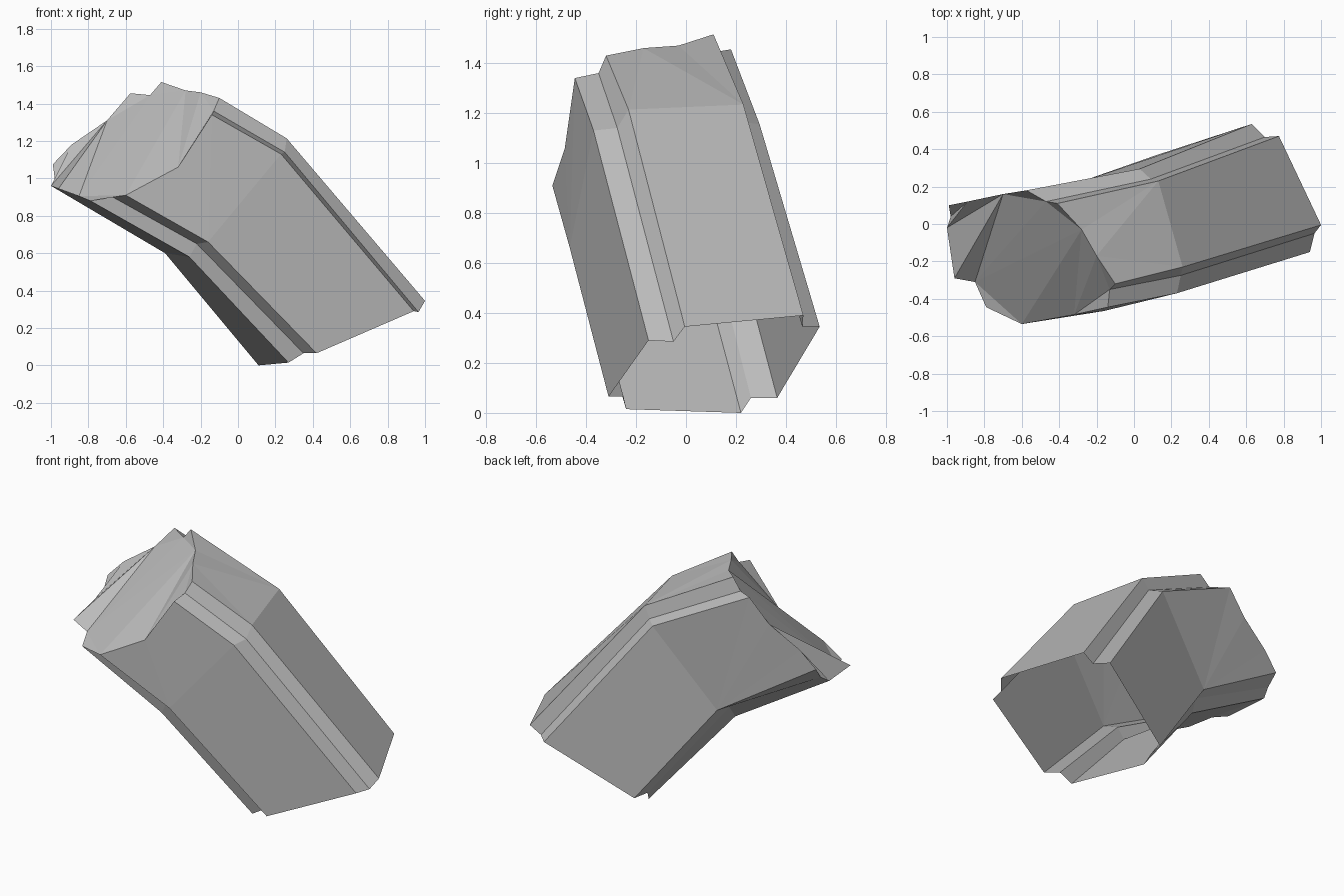
import bpy
import bmesh

cube = bpy.data.objects.get("Cube")
if cube:
    bpy.data.objects.remove(cube, do_unlink=True)


def make_material(name, rgb):
    mat = bpy.data.materials.new(name)
    mat.use_nodes = True
    colour = (*rgb, 1.0)
    mat.diffuse_color = colour
    mat.node_tree.nodes["Principled BSDF"].inputs["Base Color"].default_value = colour
    return mat


def mirrored(half, centre):
    """Complete a ring by reflecting half of its corners through the centre."""
    opposite = [tuple(2 * c - p for c, p in zip(centre, point)) for point in half]
    return half + opposite


# Open lower end: a square section with a notch at each corner
lower_ring = [
    (.11, .22, .0), (.27, -.24, .015), (.35, -.25, .065),
    (.42, -.31, .065), (.94, -.15, .29), (.965, -.05, .285),
    (1, -.005, .345), (.775, .47, .39), (.7, .465, .345),
    (.63, .535, .345), (.11, .365, .06), (.09, .26, .06),
]

# Section at the bend, half of it reflected through the axis
bend_ring = mirrored([
    (-.39, .06, .6), (-.26, -.4, .58), (-.22, -.41, .65),
    (-.16, -.465, .66), (.23, -.37, 1.13), (.25, -.275, 1.14),
], (-.065, -.085, .907))

# Corners of the broken upper end
upper_ring = [
    (-1, -.02, .96), (-.79, -.445, .88), (-.67, -.45, .9),
    (-.6, -.535, .91), (-.14, -.445, 1.34), (-.13, -.35, 1.36),
    (-.1, -.32, 1.43), (-.41, .11, 1.515), (-.47, .12, 1.445),
    (-.575, .18, 1.455), (-.99, .1, 1.075), (-.98, .04, 1.0),
]

# Jagged break points, keyed by the corner they follow
break_points = {
    0: [(-.96, -.29, .945), (-.85, -.31, .905)],
    3: [(-.32, -.485, 1.06)],
    6: [(-.2, -.17, 1.46), (-.28, -.03, 1.47)],
    9: [(-.7, .16, 1.31), (-.89, .12, 1.18)],
}

bm = bmesh.new()
lower, bend, upper = (
    [bm.verts.new(point) for point in ring]
    for ring in (lower_ring, bend_ring, upper_ring)
)
breaks = {i: [bm.verts.new(p) for p in pts] for i, pts in break_points.items()}

# Side walls: quads below the bend, jagged polygons above it
count = len(lower)
rim = []
for i in range(count):
    j = (i + 1) % count
    jagged = breaks.get(i, [])
    bm.faces.new((lower[i], bend[i], bend[j], lower[j]))
    bm.faces.new([bend[i], upper[i], *jagged, upper[j], bend[j]])
    rim += [upper[i], *jagged]

# Fractured cap, creased across its high ridge before it is triangulated
cap = bm.faces.new(rim)
ridge = breaks[9][0]
bmesh.utils.face_split(cap, ridge, breaks[0][0])
caps = [f for f in bm.faces if ridge in f.verts and breaks[0][1] in f.verts]
if caps:
    bmesh.utils.face_split(caps[0], ridge, breaks[0][1])

bmesh.ops.triangulate(bm, faces=[f for f in bm.faces if len(f.verts) > 4],
                      ngon_method='BEAUTY')
bmesh.ops.recalc_face_normals(bm, faces=bm.faces[:])
for face in bm.faces:
    face.smooth = False

mesh = bpy.data.meshes.new("broken_column")
bm.to_mesh(mesh)
bm.free()
mesh.materials.append(make_material("stone_grey", (.5, .5, .5)))
column = bpy.data.objects.new("broken_column", mesh)
bpy.context.scene.collection.objects.link(column)
